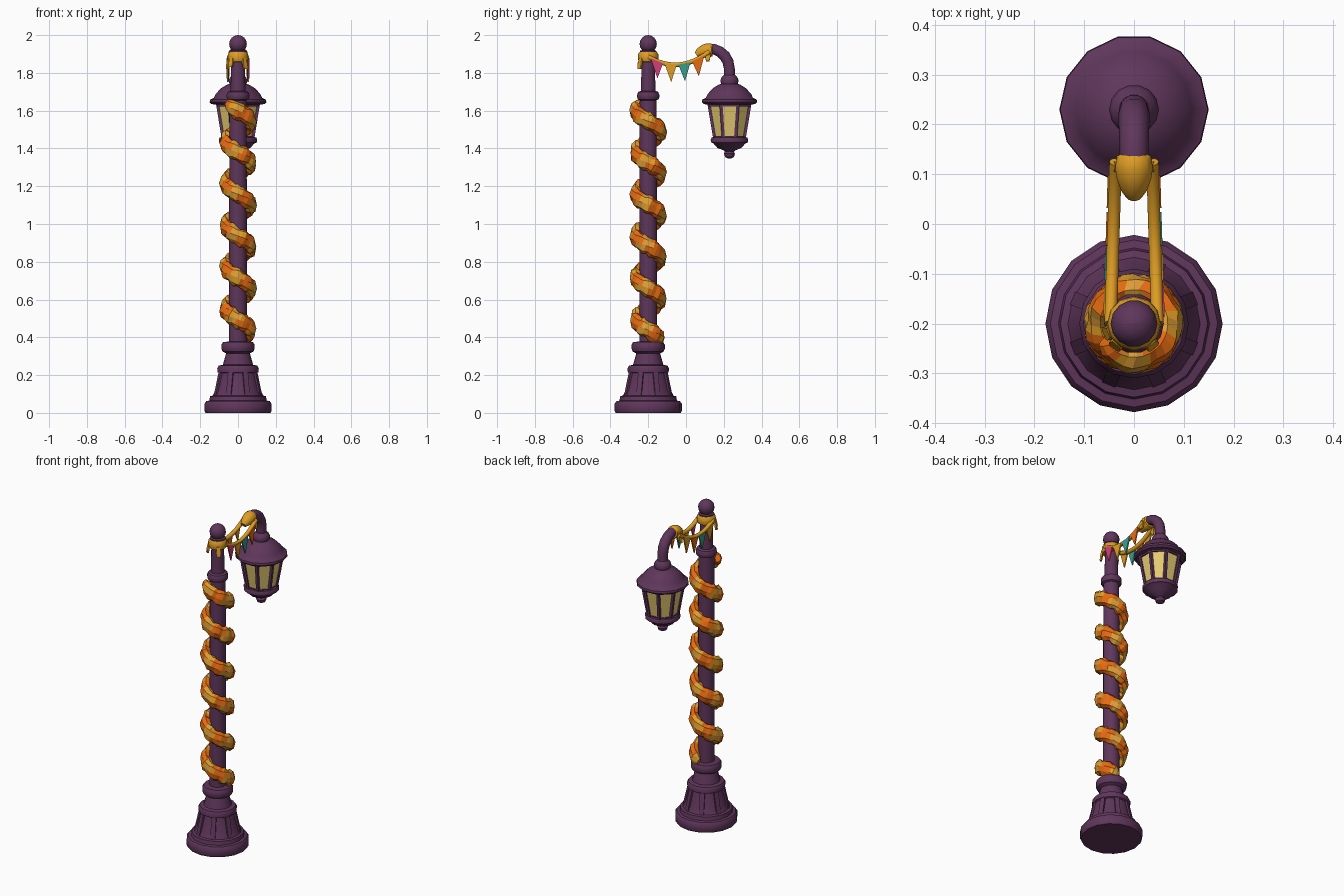
import bpy, bmesh, math, random
from mathutils import Vector

if "Cube" in bpy.data.objects:
    bpy.data.objects.remove(bpy.data.objects["Cube"])
random.seed(4)
POLE = (0, -0.2)
LAMP = (0, 0.23)


def mat(name, c):
    m = bpy.data.materials.new(name)
    m.diffuse_color = (*c, 1)
    m.use_nodes = True
    m.node_tree.nodes["Principled BSDF"].inputs["Base Color"].default_value = m.diffuse_color
    return m


PURPLE = mat("plum metal", (0.115, 0.037, 0.105))
AMBER = mat("amber cloth", (0.74, 0.34, 0.018))
ORANGE = mat("orange petals", (0.80, 0.15, 0.006))
GOLD = mat("golden petals", (0.74, 0.34, 0.04))
GLASS = mat("warm glass", (0.80, 0.60, 0.17))
TEAL = mat("teal flag", (0.045, 0.34, 0.25))
PINK = mat("pink flag", (0.66, 0.05, 0.18))


def finish(name, bm, mats, smooth=True):
    bmesh.ops.recalc_face_normals(bm, faces=bm.faces[:])
    me = bpy.data.meshes.new(name)
    bm.to_mesh(me)
    bm.free()
    for m in mats:
        me.materials.append(m)
    ob = bpy.data.objects.new(name, me)
    bpy.context.collection.objects.link(ob)
    if smooth:
        bpy.ops.object.select_all(action='DESELECT')
        ob.select_set(True)
        bpy.context.view_layer.objects.active = ob
        bpy.ops.object.shade_smooth_by_angle(angle=math.radians(38))
    return ob


def loft(bm, rings):
    """Skin a list of point rings and cap both ends."""
    vs = [[bm.verts.new(p) for p in r] for r in rings]
    n = len(vs[0])
    for a, b in zip(vs, vs[1:]):
        for k in range(n):
            bm.faces.new((a[k], a[(k + 1) % n], b[(k + 1) % n], b[k]))
    bm.faces.new(vs[0])
    bm.faces.new(vs[-1])


def lathe(name, centre, prof, n=16, m=PURPLE, turn=0.0, smooth=True):
    bm = bmesh.new()
    loft(bm, [[(centre[0] + r * math.cos(turn + math.tau * k / n),
                centre[1] + r * math.sin(turn + math.tau * k / n), z) for k in range(n)]
              for r, z in prof])
    return finish(name, bm, [m], smooth)


def tube(bm, pts, r, n=8):
    pts = [Vector(p) for p in pts]
    rs = r if isinstance(r, list) else [r] * len(pts)
    rings = []
    for i, p in enumerate(pts):
        t = (pts[min(i + 1, len(pts) - 1)] - pts[max(i - 1, 0)]).normalized()
        ref = Vector((1, 0, 0)) if abs(t.x) < 0.9 else Vector((0, 0, 1))
        a = t.cross(ref).normalized()
        b = t.cross(a)
        rings.append([p + rs[i] * (a * math.cos(math.tau * (k + .5) / n) + b * math.sin(math.tau * (k + .5) / n))
                      for k in range(n)])
    loft(bm, rings)


# Pedestal base
lathe("base", POLE, [(.172, 0), (.178, .012), (.178, .048), (.168, .062), (.152, .065), (.148, .088),
                     (.133, .092), (.12, .12), (.099, .21), (.108, .215), (.11, .235), (.102, .25),
                     (.08, .255), (.063, .315), (.082, .325), (.088, .34), (.088, .36), (.08, .375), (.045, .378)])
# Raised ribs on the base cone
bm = bmesh.new()
for k in range(8):
    a = math.tau * (k + .5) / 8
    d, s = Vector((math.cos(a), math.sin(a), 0)), Vector((-math.sin(a), math.cos(a), 0))
    c = Vector((*POLE, 0))
    loft(bm, [[c + d * (r + o) + s * w + Vector((0, 0, z)) for o, w in
               ((-.02, -.014), (.008, -.014), (.008, .014), (-.02, .014))] for r, z in ((.126, .088), (.098, .213))])
finish("base_ribs", bm, [PURPLE], False)

# Pole with upper ring, and ball finial
lathe("pole", POLE, [(.047, .37), (.046, 1.655), (.056, 1.66), (.06, 1.67), (.06, 1.685), (.054, 1.70),
                     (.039, 1.705), (.036, 1.9), (.044, 1.905), (.044, 1.917), (.033, 1.922)], 14)
lathe("finial", POLE, [(max(.047 * math.sin(t), .001), 1.953 - .047 * math.cos(t))
                       for t in [math.pi * i / 8 for i in range(9)]], 14)

# Petal garland wound round the pole
bm = bmesh.new()
N, n, pitch = 170, 8, .221
a0, a1 = math.radians(85), math.radians(90 - 360 * 5.66)
rings, angles = [], []
for i in range(N + 1):
    u = i / N
    a = a0 + (a1 - a0) * u
    angles.append(a)
    z = .387 + pitch * (a0 - a) / math.tau
    d = Vector((math.cos(a), math.sin(a), 0))
    up = Vector((-math.sin(a) * .4, math.cos(a) * .4, 1)).normalized()
    end = min(1, .5 + min(i, N - i) * .2)
    bump = end * (.84 + .18 * abs(math.sin(math.pi * i / 4 + .6)))
    ring = []
    for k in range(n):
        t = math.tau * k / n
        j = bump * random.uniform(.9, 1.12)
        ring.append(Vector((*POLE, z)) + d * (.066 + .032 * j * math.cos(t)) + up * (.046 * j * math.sin(t)))
    rings.append(ring)
loft(bm, rings)
bm.faces.ensure_lookup_table()
# Golden clumps every quarter turn, orange between
for i in range(N):
    for k in range(n):
        w = math.cos(4 * angles[i] + .35 * (k % 4)) + random.uniform(-.35, .35)
        bm.faces[i * n + k].material_index = 0 if w < .2 else (1 if w < .6 else 2)
finish("petal_garland", bm, [ORANGE, AMBER, GOLD], False)

# Hooked lamp arm
bm = bmesh.new()
path = [(0, .085, 1.922), (0, .12, 1.927), (0, .15, 1.925), (0, .18, 1.912), (0, .205, 1.89),
        (0, .222, 1.86), (0, .23, 1.82), (0, .23, 1.75)]
tube(bm, path, [.024, .028, .029, .03, .031, .031, .03, .03], 10)
finish("lamp_arm", bm, [PURPLE])

# Lantern roof and neck, tray and drop
lathe("lantern_roof", LAMP, [(.1, 1.63), (.14, 1.635), (.15, 1.645), (.148, 1.658), (.128, 1.668), (.117, 1.69),
                             (.088, 1.72), (.06, 1.737), (.045, 1.742), (.05, 1.758), (.044, 1.775),
                             (.03, 1.79)], 14)
lathe("lantern_tray", LAMP, [(.08, 1.462), (.096, 1.458), (.102, 1.447), (.1, 1.432), (.085, 1.425), (.066, 1.403),
                             (.032, 1.39), (.024, 1.383), (.03, 1.372), (.024, 1.355), (.006, 1.346)], 14)

# Eight glass panes with corner bars and frames
T = math.tau / 16
lathe("lantern_glass", LAMP, [(.085, 1.45), (.119, 1.64)], 8, GLASS, T, False)
lathe("lantern_top_frame", LAMP, [(.116, 1.622), (.123, 1.623), (.125, 1.64), (.11, 1.641)], 8, PURPLE, T, False)
lathe("lantern_bottom_frame", LAMP, [(.08, 1.452), (.089, 1.453), (.092, 1.466), (.086, 1.467)], 8, PURPLE, T, False)
bm = bmesh.new()
for k in range(8):
    c, s = math.cos(T + k * 2 * T), math.sin(T + k * 2 * T)
    tube(bm, [(LAMP[0] + r * c, LAMP[1] + r * s, z) for r, z in ((.084, 1.45), (.118, 1.64))], .0115, 4)
finish("lantern_bars", bm, [PURPLE], False)

# Cloth wraps on the pole top and on the arm end
lathe("pole_wrap", POLE, [(.036, 1.858), (.05, 1.86), (.055, 1.875), (.053, 1.9), (.046, 1.91), (.034, 1.911)], 12, AMBER)
bm = bmesh.new()
tube(bm, [(0, .055, 1.895), (0, .07, 1.905), (0, .095, 1.915), (0, .115, 1.919), (0, .135, 1.922), (0, .14, 1.922)],
     [.016, .027, .036, .039, .036, .029], 12)
finish("arm_wrap", bm, [AMBER])

# Two sagging ropes and their pennants
SPAN = (-.20, .125)


def rope_point(side, u):
    y = SPAN[0] + (SPAN[1] - SPAN[0]) * u
    x = side * (.047 - .01 * u)
    return Vector((x, y, 1.885 + .028 * u - .22 * u * (1 - u)))


for side, label, cols in ((1, "right", (PINK, AMBER, TEAL, ORANGE)), (-1, "left", (AMBER, TEAL, ORANGE, AMBER))):
    bm = bmesh.new()
    tube(bm, [rope_point(side, i / 12) for i in range(13)], .0125, 10)
    finish("rope_" + label, bm, [AMBER])
    for i, m in enumerate(cols):
        bm = bmesh.new()
        u = .14 + .225 * i
        out = Vector((side * .011, 0, 0))
        a, b = rope_point(side, u - .1) + out, rope_point(side, u + .1) + out
        tip = (a + b) / 2 + Vector((0, .003, -.095))
        e = Vector((.004, 0, 0))
        loft(bm, [[a - e, b - e, tip - e], [a + e, b + e, tip + e]])
        finish(f"pennant_{label}_{i + 1}", bm, [m], False)

# Loose cloth tails hanging from the wraps
bm = bmesh.new()
for ang, cx, cy, r, top, ln in ((-50, *POLE, .05, 1.88, .06), (-130, *POLE, .05, 1.88, .05), (200, *POLE, .05, 1.88, .06),
                                (0, 0, .115, .034, 1.92, .055), (180, 0, .115, .034, 1.92, .06)):
    d = Vector((math.cos(math.radians(ang)), math.sin(math.radians(ang)), 0))
    s = Vector((-d.y, d.x, 0))
    c = Vector((cx, cy, top))
    rows = []
    for z, w, o in ((0, .01, 0), (-ln * .6, .014, .007), (-ln, .009, .01)):
        q = c + d * (r + o) + Vector((0, 0, z))
        rows.append([q - s * w - d * .005, q + s * w - d * .005, q + s * w + d * .005, q - s * w + d * .005])
    loft(bm, rows)
finish("cloth_tails", bm, [AMBER], False)
